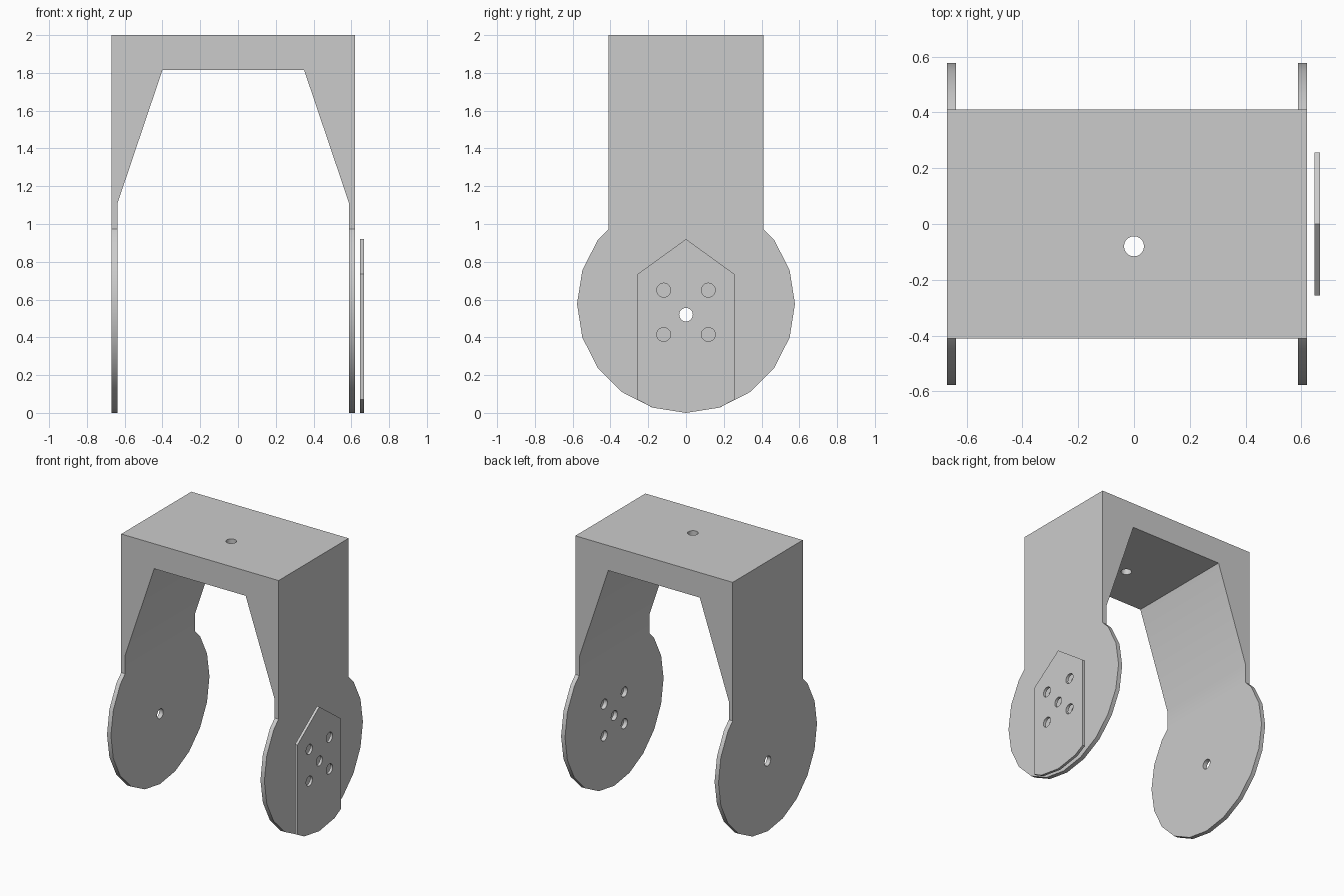
import bpy, bmesh, math
from mathutils import Vector

if "Cube" in bpy.data.objects:
    bpy.data.objects.remove(bpy.data.objects["Cube"], do_unlink=True)

grey = bpy.data.materials.new("light_grey")
grey.use_nodes = True
grey.diffuse_color = (0.6, 0.6, 0.6, 1)
grey.node_tree.nodes["Principled BSDF"].inputs["Base Color"].default_value = (0.6, 0.6, 0.6, 1)


def prism(name, outline, axis, start, end):
    """Extrude a 2D outline along x, y or z."""
    place = {"x": lambda u, v: (start, u, v),
             "y": lambda u, v: (u, start, v),
             "z": lambda u, v: (u, v, start)}[axis]
    step = Vector([end - start if a == axis else 0 for a in "xyz"])
    bm = bmesh.new()
    face = bm.faces.new([bm.verts.new(place(u, v)) for u, v in outline])
    new = bmesh.ops.extrude_face_region(bm, geom=[face])["geom"]
    bmesh.ops.translate(bm, vec=step, verts=[g for g in new if isinstance(g, bmesh.types.BMVert)])
    bmesh.ops.recalc_face_normals(bm, faces=bm.faces)
    mesh = bpy.data.meshes.new(name)
    bm.to_mesh(mesh)
    bm.free()
    mesh.materials.append(grey)
    obj = bpy.data.objects.new(name, mesh)
    bpy.context.collection.objects.link(obj)
    return obj


def circle(u, v, radius, sides):
    angles = [2 * math.pi * i / sides for i in range(sides)]
    return [(u + radius * math.cos(a), v + radius * math.sin(a)) for a in angles]


def combine(obj, cutter, operation):
    """Apply one boolean and discard the cutter."""
    mod = obj.modifiers.new("cut", "BOOLEAN")
    mod.operation, mod.object, mod.solver = operation, cutter, "EXACT"
    bpy.context.view_layer.update()
    result = bpy.data.meshes.new_from_object(obj.evaluated_get(bpy.context.evaluated_depsgraph_get()))
    obj.modifiers.clear()
    obj.data = result
    bpy.data.objects.remove(cutter, do_unlink=True)


def drill(obj, axis, u, v, radius, start, end):
    combine(obj, prism("hole_cutter", circle(u, v, radius, 20), axis, start, end), "DIFFERENCE")


# Side silhouette: a straight arm running into a round twenty-sided ear
R, ARM = 0.577, 0.41
ear = [p for p in circle(0, R, R, 20) if p[1] < R or abs(p[0]) > ARM]
ear.sort(key=lambda p: math.atan2(p[0], R - p[1]))
join_z = 0.973
side = [(-ARM, 2), (-ARM, join_z)] + ear + [(ARM, join_z), (ARM, 2)]

# Bracket: front arch profile trimmed by the side silhouette
arch = [(-0.67, -0.1), (-0.67, 2), (0.62, 2), (0.62, -0.1), (0.588, -0.1), (0.588, 1.11),
        (0.35, 1.815), (-0.4, 1.815), (-0.638, 1.11), (-0.638, -0.1)]
bracket = prism("fork_bracket", arch, "y", -0.7, 0.7)
combine(bracket, prism("side_trim", side, "x", -0.8, 0.8), "INTERSECT")

# Mounting plate: pointed top, lower edge following the ear
W = 0.256
lower = [p for p in ear if p[1] < R and abs(p[0]) < W]
plate = prism("mounting_plate", [(-W, 0.735), (-W, 0.07)] + lower + [(W, 0.07), (W, 0.735), (0, 0.92)],
              "x", 0.647, 0.667)

# Mounting hole, axle holes and the four screw holes
drill(bracket, "z", 0, -0.08, 0.036, 1.7, 2.1)
for part in (bracket, plate):
    drill(part, "x", 0, 0.52, 0.036, -0.8, 0.8)
    for y in (-0.118, 0.118):
        for z in (0.415, 0.65):
            drill(part, "x", y, z, 0.037, 0.5, 0.8)

# Smooth rims with sharp corners
for part in (bracket, plate):
    bpy.ops.object.select_all(action="DESELECT")
    part.select_set(True)
    bpy.context.view_layer.objects.active = part
    bpy.ops.object.shade_smooth_by_angle(angle=math.radians(30))
